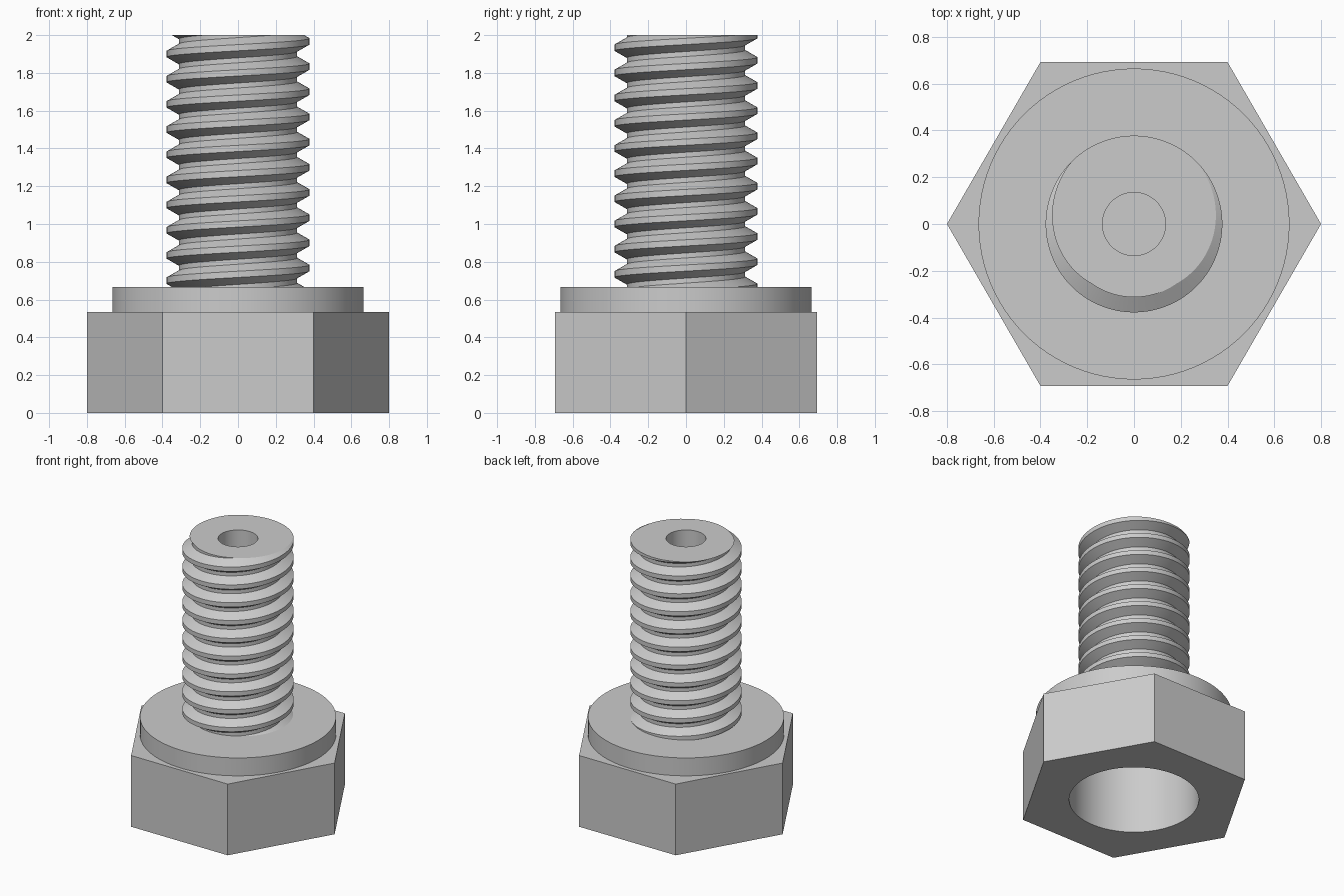
import bpy, bmesh
from math import cos, sin, pi, radians

if "Cube" in bpy.data.objects:
    bpy.data.objects.remove(bpy.data.objects["Cube"], do_unlink=True)

SEG = 96
TOP, HEX_TOP, FLANGE_TOP = 2.0, 0.533, 0.667
BORE, SOCKET, FLANGE, HEX = 0.135, 0.44, 0.665, 0.8
ROOT, CREST, PITCH = 0.313, 0.378, 0.1333

steel = bpy.data.materials.new("grey steel")
steel.use_nodes = True
steel.diffuse_color = (0.6, 0.6, 0.6, 1)
steel.node_tree.nodes["Principled BSDF"].inputs["Base Color"].default_value = (0.6, 0.6, 0.6, 1)


def ring(bm, sides, radius, z):
    """Closed loop of edges around the axis."""
    vs = [bm.verts.new((radius * cos(2 * pi * i / sides), radius * sin(2 * pi * i / sides), z))
          for i in range(sides)]
    return [bm.edges.new((vs[i - 1], vs[i])) for i in range(sides)]


def join(bm, a, b):
    """Walls between equal loops, a flat annulus between unequal ones."""
    if len(a) == len(b):
        bmesh.ops.bridge_loops(bm, edges=a + b)
    else:
        bmesh.ops.triangle_fill(bm, edges=a + b, use_beauty=True)


def finish(bm, name):
    bmesh.ops.recalc_face_normals(bm, faces=bm.faces)
    mesh = bpy.data.meshes.new(name)
    bm.to_mesh(mesh)
    bm.free()
    mesh.materials.append(steel)
    obj = bpy.data.objects.new(name, mesh)
    bpy.context.collection.objects.link(obj)
    bpy.ops.object.select_all(action="DESELECT")
    obj.select_set(True)
    bpy.context.view_layer.objects.active = obj
    bpy.ops.object.shade_smooth_by_angle(angle=radians(25))


# Hexagonal head with round flange and hollow underside
bm = bmesh.new()
section = [(SEG, BORE, HEX_TOP), (SEG, SOCKET, HEX_TOP), (SEG, SOCKET, 0),
           (6, HEX, 0), (6, HEX, HEX_TOP),
           (SEG, FLANGE, HEX_TOP), (SEG, FLANGE, FLANGE_TOP), (SEG, ROOT - 0.01, FLANGE_TOP)]
loops = [ring(bm, *s) for s in section]
for a, b in zip(loops, loops[1:]):
    join(bm, a, b)
finish(bm, "hex_head")

# Right-handed helical thread, swept past both ends
bm = bmesh.new()
profile = [(ROOT, -0.0535), (CREST, -0.0165), (CREST, 0.0165), (ROOT, 0.0535)]
cols = []
for i in range(-12 * SEG, 3 * SEG):
    t = 2 * pi * i / SEG
    z = TOP + PITCH * (i / SEG - 0.25)
    cols.append([bm.verts.new((r * cos(t), r * sin(t), z + dz)) for r, dz in profile])
for i in range(len(cols) - 1):
    a, b = cols[i], cols[i + 1]
    for j in range(3):
        bm.faces.new((a[j], b[j], b[j + 1], a[j + 1]))
    if i + SEG + 1 < len(cols):
        bm.faces.new((a[3], b[3], cols[i + SEG + 1][0], cols[i + SEG][0]))

# Trim the thread flat at the flange and at the tip
for z, direction in ((FLANGE_TOP, -1), (TOP, 1)):
    bmesh.ops.bisect_plane(bm, geom=bm.verts[:] + bm.edges[:] + bm.faces[:], dist=1e-6,
                           plane_co=(0, 0, z), plane_no=(0, 0, direction), clear_outer=True)

# Tip face and central bore
rim = [e for e in bm.edges if e.is_boundary and all(abs(v.co.z - TOP) < 1e-4 for v in e.verts)]
bore_top = ring(bm, SEG, BORE, TOP)
bore_bottom = ring(bm, SEG, BORE, HEX_TOP)
bmesh.ops.triangle_fill(bm, edges=rim + bore_top, use_beauty=True, normal=(0, 0, 1))
join(bm, bore_top, bore_bottom)
finish(bm, "threaded_shank")
